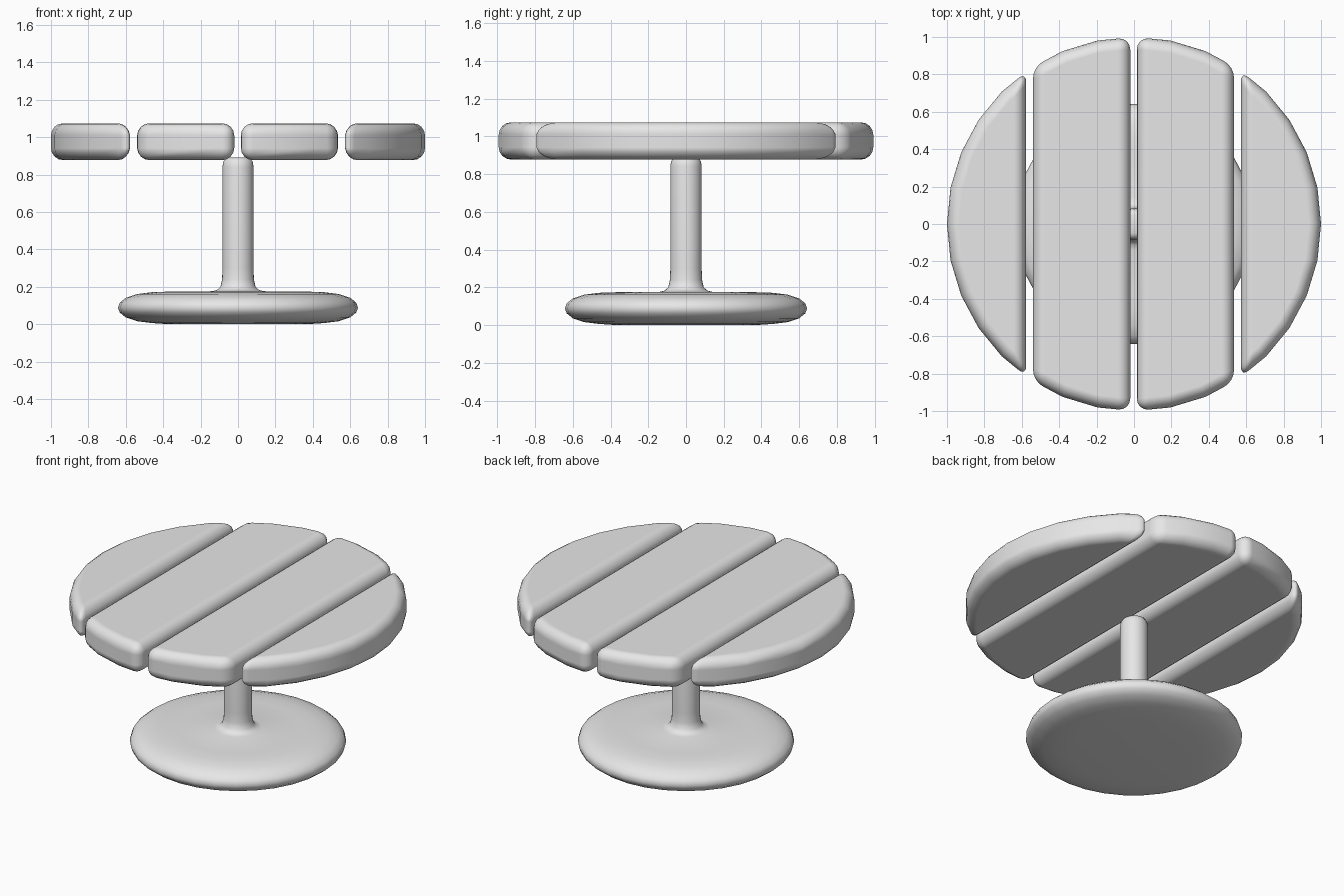
import bpy, bmesh, math
from mathutils import Vector

if "Cube" in bpy.data.objects:
    bpy.data.objects.remove(bpy.data.objects["Cube"])

grey = bpy.data.materials.new("plain grey")
grey.diffuse_color = (0.8, 0.8, 0.8, 1)
grey.use_nodes = True
grey.node_tree.nodes["Principled BSDF"].inputs["Base Color"].default_value = grey.diffuse_color


def finish(bm, name):
    bmesh.ops.recalc_face_normals(bm, faces=bm.faces)
    for f in bm.faces:
        f.smooth = True
    mesh = bpy.data.meshes.new(name)
    bm.to_mesh(mesh)
    bm.free()
    mesh.materials.append(grey)
    obj = bpy.data.objects.new(name, mesh)
    bpy.context.collection.objects.link(obj)
    return obj


def plank(name, x0, x1, z0=0.877, z1=1.074):
    # Strip of a round table top, with softened edges
    bm = bmesh.new()
    bmesh.ops.create_circle(bm, cap_ends=True, segments=32, radius=1.0)
    for x, side in ((x0, -1), (x1, 1)):
        if abs(x) < 0.99:
            bmesh.ops.bisect_plane(bm, geom=bm.verts[:] + bm.edges[:] + bm.faces[:],
                                   plane_co=(x, 0, 0), plane_no=(side, 0, 0),
                                   clear_outer=True)
    bmesh.ops.translate(bm, verts=bm.verts, vec=(0, 0, z0))
    up = bmesh.ops.extrude_face_region(bm, geom=bm.faces[:], use_keep_orig=True)
    bmesh.ops.translate(bm, vec=(0, 0, z1 - z0),
                        verts=[g for g in up["geom"] if isinstance(g, bmesh.types.BMVert)])
    obj = finish(bm, name)
    bev = obj.modifiers.new("soft edges", 'BEVEL')
    bev.width = 0.065
    bev.segments = 4
    bev.limit_method = 'ANGLE'
    bev.angle_limit = math.radians(30)
    bev.harden_normals = True


# Table top planks
plank("left_outer_plank", -1.0, -0.577)
plank("left_inner_plank", -0.54, -0.02)
plank("right_inner_plank", 0.015, 0.535)
plank("right_outer_plank", 0.572, 1.0)

# Round foot and column as one lathed profile (radius, height)
profile = [(0, 0), (0.37, 0), (0.46, 0.006), (0.54, 0.016), (0.60, 0.036), (0.632, 0.062),
           (0.642, 0.088), (0.632, 0.115), (0.60, 0.141), (0.54, 0.161), (0.46, 0.171),
           (0.37, 0.174), (0.14, 0.176), (0.112, 0.183), (0.094, 0.2), (0.085, 0.24),
           (0.083, 0.30), (0.083, 0.84), (0.079, 0.868), (0.068, 0.884), (0.05, 0.89), (0, 0.89)]
bm = bmesh.new()
verts = [bm.verts.new(Vector((r, 0, z))) for r, z in profile]
edges = [bm.edges.new(pair) for pair in zip(verts, verts[1:])]
bmesh.ops.spin(bm, geom=verts + edges, cent=(0, 0, 0), axis=(0, 0, 1),
               angle=math.tau, steps=32, use_merge=True)
bmesh.ops.remove_doubles(bm, verts=bm.verts, dist=0.0005)
finish(bm, "pedestal")
